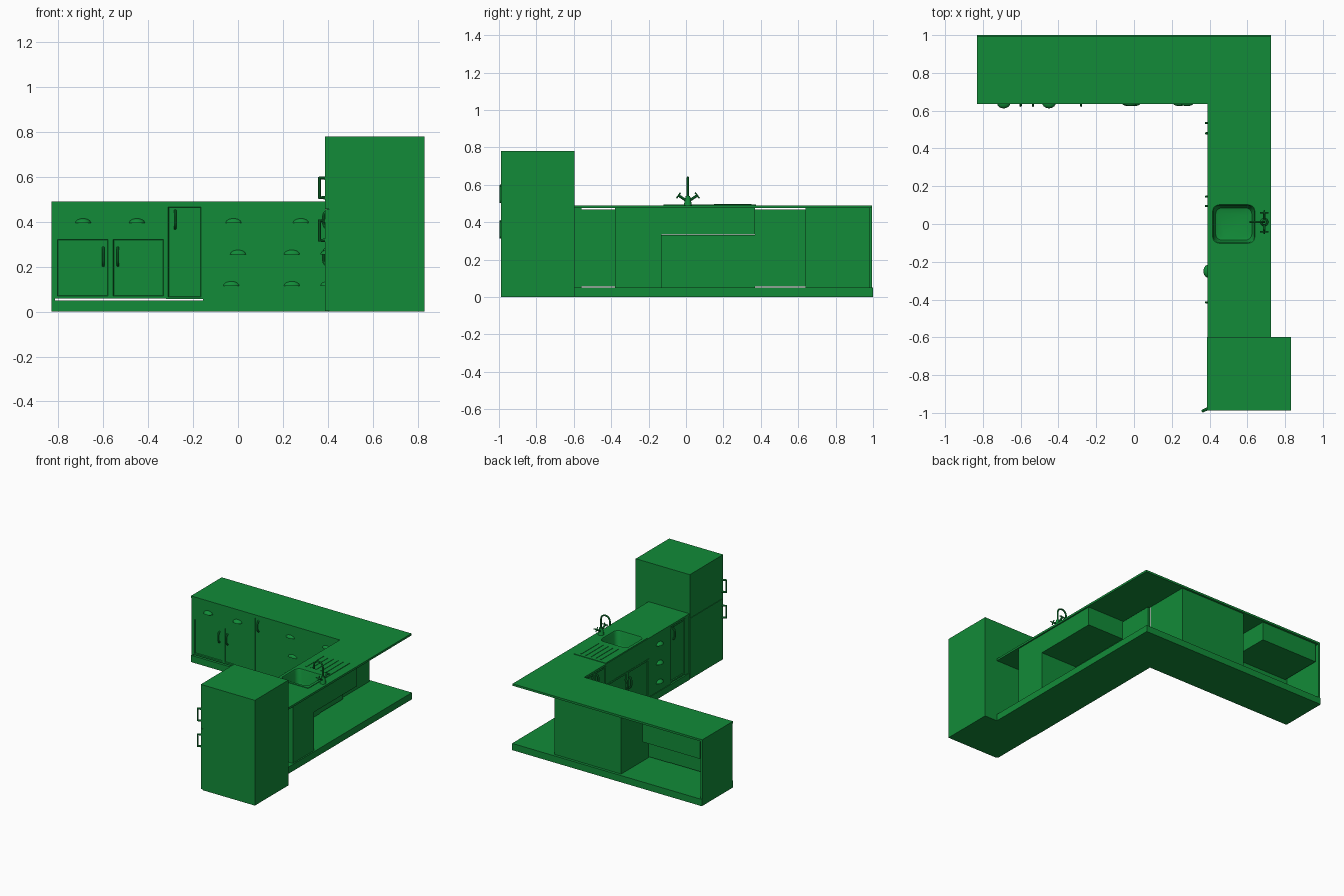
import bpy, bmesh
from math import sin, cos, pi
from mathutils import Vector

if "Cube" in bpy.data.objects:
    bpy.data.objects.remove(bpy.data.objects["Cube"])

green = bpy.data.materials.new("green")
green.diffuse_color = (0.006, 0.26, 0.04, 1)
green.use_nodes = True
green.node_tree.nodes["Principled BSDF"].inputs["Base Color"].default_value = green.diffuse_color

# Run mappings: (along, outwards, up) -> world, so both cabinet runs share code
WORLD = lambda s, d, z: (s, d, z)
BACK = lambda s, d, z: (s, 0.64 - d, z)
SIDE = lambda s, d, z: (0.395 - d, s, z)


def finish(name, bm, smooth=False):
    bmesh.ops.recalc_face_normals(bm, faces=bm.faces)
    me = bpy.data.meshes.new(name)
    bm.to_mesh(me)
    bm.free()
    ob = bpy.data.objects.new(name, me)
    bpy.context.collection.objects.link(ob)
    me.materials.append(green)
    if smooth:
        bpy.ops.object.select_all(action='DESELECT')
        ob.select_set(True)
        bpy.context.view_layer.objects.active = ob
        bpy.ops.object.shade_smooth_by_angle()
    return ob


def box(name, s, d, z, run=WORLD, inset=0.0, sink=0.006):
    """Box from ranges; inset > 0 sinks a panel into the outward face."""
    bm = bmesh.new()
    bmesh.ops.create_cube(bm, size=1)
    for v in bm.verts:
        v.co = [r[0] + (r[1] - r[0]) * (c + 0.5) for r, c in zip((s, d, z), v.co)]
    if inset:
        bm.normal_update()
        f = max(bm.faces, key=lambda f: f.calc_center_median().y)
        bmesh.ops.inset_region(bm, faces=[f], thickness=inset)
        bmesh.ops.inset_region(bm, faces=[f], thickness=0.004, depth=-sink)
    for v in bm.verts:
        v.co = run(*v.co)
    return finish(name, bm)


def prism(name, outline, z0, z1):
    bm = bmesh.new()
    f = bm.faces.new([bm.verts.new((x, y, z0)) for x, y in outline])
    top = bmesh.ops.extrude_face_region(bm, geom=[f])
    for v in top['geom']:
        if isinstance(v, bmesh.types.BMVert):
            v.co.z = z1
    return finish(name, bm)


def tube(name, pts, r, run=WORLD, smooth_path=True):
    cu = bpy.data.curves.new(name, 'CURVE')
    cu.dimensions, cu.bevel_depth, cu.bevel_resolution = '3D', r, 2
    cu.use_fill_caps = True
    cu.resolution_u = 6
    sp = cu.splines.new('NURBS' if smooth_path else 'POLY')
    sp.points.add(len(pts) - 1)
    for p, co in zip(sp.points, pts):
        p.co = (*run(*co), 1)
    sp.use_endpoint_u = True
    sp.order_u = 3
    tmp = bpy.data.objects.new(name, cu)
    bpy.context.collection.objects.link(tmp)
    me = bpy.data.meshes.new_from_object(tmp.evaluated_get(bpy.context.evaluated_depsgraph_get()))
    bpy.data.objects.remove(tmp)
    bm = bmesh.new()
    bm.from_mesh(me)
    return finish(name, bm, True)


def bar_handle(name, s, z0, z1, run):
    tube(name, [(s, -0.002, z0), (s, 0.014, z0 + 0.01), (s, 0.014, (z0 + z1) / 2),
                (s, 0.014, z1 - 0.01), (s, -0.002, z1)], 0.006, run)


def cup_handle(name, s, z, run, out=0.028):
    """Quarter dome with a flat underside."""
    bm = bmesh.new()
    bmesh.ops.create_uvsphere(bm, u_segments=20, v_segments=12, radius=1)
    for axis in ((0, 1, 0), (0, 0, 1)):
        geom = bm.verts[:] + bm.edges[:] + bm.faces[:]
        cut = bmesh.ops.bisect_plane(bm, geom=geom, plane_co=(0, 0, 0), plane_no=axis, clear_inner=True)
        bmesh.ops.edgeloop_fill(bm, edges=[e for e in cut['geom_cut'] if isinstance(e, bmesh.types.BMEdge)])
    for v in bm.verts:
        v.co = run(s + v.co.x * 0.035, v.co.y * out, z + v.co.z * 0.02)
    finish(name, bm, True)


def rounded(x0, x1, y0, y1, r, n=5):
    pts = []
    for k, (cx, cy) in enumerate(((x1 - r, y1 - r), (x0 + r, y1 - r), (x0 + r, y0 + r), (x1 - r, y0 + r))):
        for i in range(n + 1):
            a = (k + i / n) * pi / 2
            pts.append((cx + r * cos(a), cy + r * sin(a)))
    return pts


# Plinth and worktop
def ell(y1):
    return [(0.39, -0.6), (0.725, -0.6), (0.725, y1), (-0.83, y1), (-0.83, 0.635), (0.39, 0.635)]


prism("plinth", ell(1.0), 0, 0.05)
worktop = prism("worktop", ell(0.995), 0.475, 0.49)

# Back run
T = (-0.018, 0)
box("end_panel", (-0.83, -0.815), (-0.355, 0), (0.05, 0.475), BACK)
box("wide_drawer_front", (-0.815, -0.32), T, (0.333, 0.475), BACK)
box("wide_drawer_box", (-0.80, -0.33), (-0.34, -0.018), (0.335, 0.474), BACK)
for i, (a, b) in enumerate(((-0.815, -0.567), (-0.567, -0.32))):
    box(f"cupboard_door_{i}", (a, b), T, (0.058, 0.333), BACK, 0.016)
    bar_handle(f"cupboard_handle_{i}", (-0.60, -0.535)[i], 0.205, 0.285, BACK)
    cup_handle(f"wide_drawer_cup_{i}", (-0.69, -0.45)[i], 0.395, BACK)
box("narrow_door_back", (-0.32, -0.155), T, (0.056, 0.475), BACK, 0.013)
bar_handle("narrow_handle_back", -0.28, 0.37, 0.45, BACK)

# Drawer stacks in both runs
LEVELS = ((0.05, 0.19), (0.19, 0.335), (0.335, 0.475))
for i, (z0, z1) in enumerate(LEVELS):
    hz = (0.115, 0.255, 0.395)[i]
    box(f"back_drawer_{i}", (-0.155, 0.39), (-0.34, 0), (z0, z1), BACK)
    for s in ((-0.03, 0.24), (0.0, 0.24), (-0.02, 0.28))[i]:
        cup_handle(f"back_drawer_cup_{i}", s, hz, BACK, 0.016)
    box(f"side_drawer_{i}", (-0.38, -0.13), (-0.32, 0), (z0, z1), SIDE)
    cup_handle(f"side_drawer_cup_{i}", -0.25, hz, SIDE)

# Side run doors and filler
box("fridge_filler", (-0.6, -0.56), T, (0.05, 0.475), SIDE)
for i, (a, b, h) in enumerate(((-0.56, -0.38, -0.415), (0.37, 0.503, 0.48), (0.503, 0.64, 0.535))):
    box(f"narrow_door_side_{i}", (a, b), T, (0.056, 0.469), SIDE, 0.015)
    bar_handle(f"narrow_handle_side_{i}", h, 0.37, 0.45, SIDE)
for i, (a, b, h) in enumerate(((-0.13, 0.12, 0.095), (0.12, 0.37, 0.145))):
    box(f"sink_door_{i}", (a, b), T, (0.052, 0.333), SIDE, 0.018)
    bar_handle(f"sink_handle_{i}", h, 0.205, 0.285, SIDE)

# Sink carcass: open-topped box
box("sink_box_front", (-0.13, 0.37), T, (0.335, 0.475), SIDE)
box("sink_box_back", (-0.13, 0.37), (-0.32, -0.31), (0.335, 0.475), SIDE)
box("sink_box_end", (0.36, 0.37), (-0.31, -0.018), (0.335, 0.475), SIDE)
box("sink_box_floor", (-0.13, 0.36), (-0.31, -0.018), (0.335, 0.343), SIDE)

# Sink plate, bowl and drainer ridges
plate = prism("sink_plate", rounded(0.395, 0.66, -0.12, 0.375, 0.008, 3), 0.488, 0.494)
cutter = prism("bowl_cutter", rounded(0.416, 0.64, -0.102, 0.102, 0.035), 0.3, 0.6)
cutter.hide_render = True
for ob in (worktop, plate):
    m = ob.modifiers.new("bowl_hole", 'BOOLEAN')
    m.object, m.operation, m.solver = cutter, 'DIFFERENCE', 'EXACT'
    bpy.context.view_layer.objects.active = ob
    bpy.ops.object.modifier_apply(modifier=m.name)
bpy.data.objects.remove(cutter)

bm = bmesh.new()
rings = []
for ins, z in ((0, 0.494), (0.004, 0.485), (0.01, 0.40), (0.016, 0.385), (0.03, 0.38)):
    ring = rounded(0.416 + ins, 0.64 - ins, -0.102 + ins, 0.102 - ins, 0.035)
    rings.append([bm.verts.new((x, y, z)) for x, y in ring])
for a, b in zip(rings, rings[1:]):
    for i in range(len(a)):
        j = (i + 1) % len(a)
        bm.faces.new((a[i], a[j], b[j], b[i]))
bm.faces.new(rings[-1])
finish("sink_bowl", bm, True)
for i in range(5):
    x = 0.45 + 0.04 * i
    box(f"drainer_ridge_{i}", (x, x + 0.008), (0.15, 0.35), (0.493, 0.497))

# Mixer tap: base, arched spout, two cross-head taps
TX, TY = 0.69, 0.01
bm = bmesh.new()
bmesh.ops.create_cone(bm, cap_ends=True, segments=16, radius1=0.022, radius2=0.012, depth=0.05)
bmesh.ops.translate(bm, verts=bm.verts, vec=(TX, TY, 0.514))
finish("tap_base", bm, True)
arch = [(TX - 0.037 + 0.037 * cos(a * pi / 8), TY, 0.602 + 0.037 * sin(a * pi / 8)) for a in range(9)]
tube("tap_spout", [(TX, TY, 0.5)] + arch + [(TX - 0.074, TY, 0.575)], 0.006, smooth_path=False)
for side in (-1, 1):
    end = Vector((TX, TY + side * 0.05, 0.543))
    tube(f"tap_arm_{side}", [(TX, TY, 0.51), end], 0.007, smooth_path=False)
    for k, v in enumerate((Vector((0.022, 0, 0)), Vector((0, side * -0.011, 0.015)))):
        tube(f"tap_cross_{side}_{k}", [end - v, end + v], 0.004, smooth_path=False)

# Fridge: body, two doors, handles
box("fridge_body", (0.405, 0.83), (-0.988, -0.597), (0, 0.78))
for i, (z0, z1) in enumerate(((0.005, 0.454), (0.457, 0.78))):
    box(f"fridge_door_{i}", (0.387, 0.405), (-0.988, -0.597), (z0, z1))
    h = (0.31, 0.50)[i]
    tube(f"fridge_handle_{i}", [(0.39, -0.978, h + 0.008), (0.363, -0.99, h + 0.008),
                                (0.363, -0.99, h + 0.095), (0.39, -0.978, h + 0.095)], 0.008, smooth_path=False)
